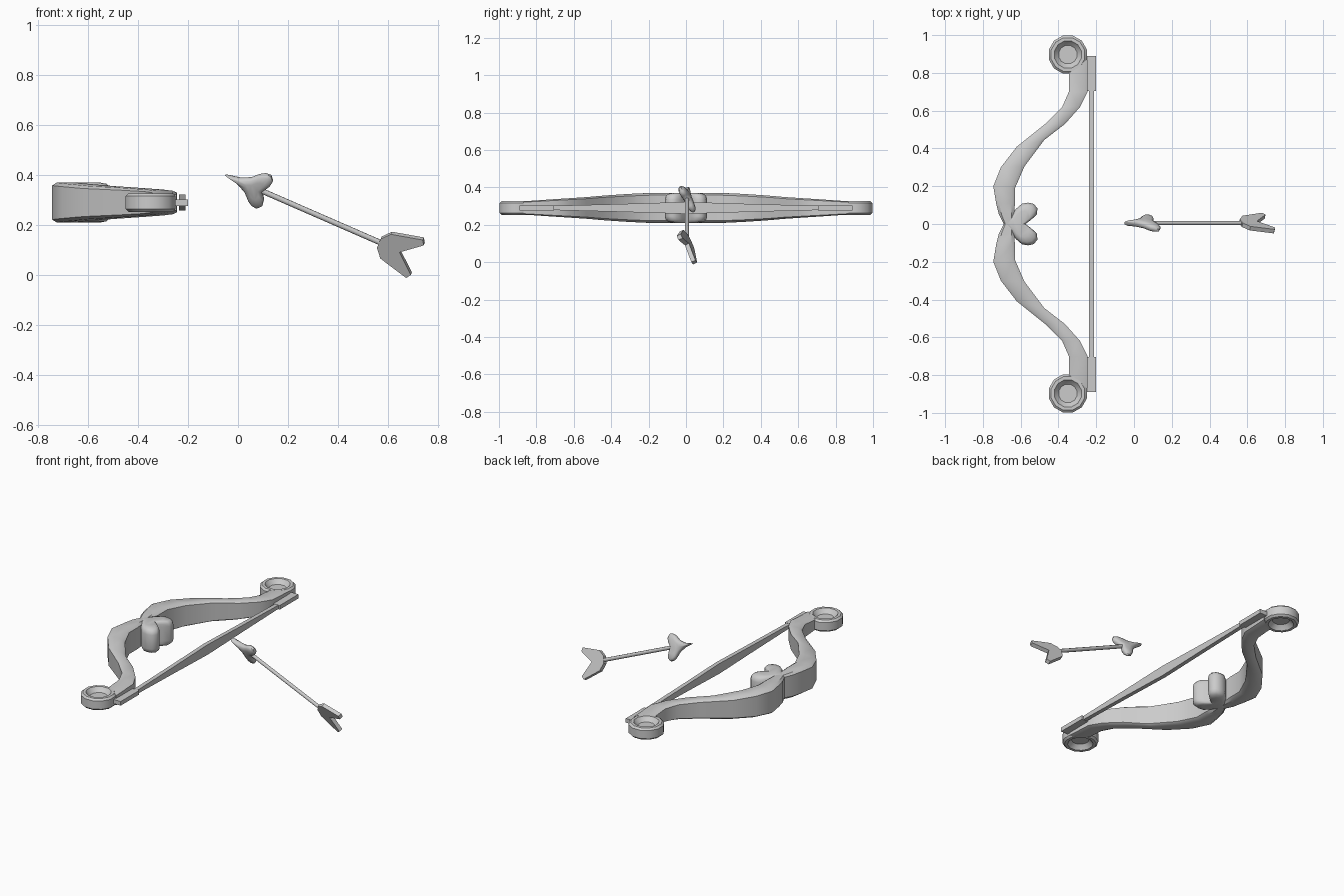
import bpy, math
from mathutils import Matrix, Vector

if "Cube" in bpy.data.objects:
    bpy.data.objects.remove(bpy.data.objects["Cube"])

ZC = 0.29  # mid height of the bow


def make(name, verts, faces, mat=None, mirror=False, angle=35):
    me = bpy.data.meshes.new(name)
    me.from_pydata([tuple(v) for v in verts], [], faces)
    import bmesh
    bm = bmesh.new()
    bm.from_mesh(me)
    bmesh.ops.recalc_face_normals(bm, faces=bm.faces)
    bm.to_mesh(me)
    bm.free()
    ob = bpy.data.objects.new(name, me)
    bpy.context.collection.objects.link(ob)
    if mat is not None:
        ob.matrix_world = mat
    bpy.ops.object.select_all(action='DESELECT')
    bpy.context.view_layer.objects.active = ob
    ob.select_set(True)
    bpy.ops.object.shade_smooth_by_angle(angle=math.radians(angle))
    if mirror:
        m = ob.modifiers.new("Mirror", 'MIRROR')
        m.use_axis = (False, True, False)
        m.use_mirror_merge = False
    return ob


def loft(rings, cap_start=True, cap_end=True):
    n = len(rings[0])
    verts = [v for r in rings for v in r]
    faces = [(i * n + j, i * n + (j + 1) % n, (i + 1) * n + (j + 1) % n, (i + 1) * n + j)
             for i in range(len(rings) - 1) for j in range(n)]
    if cap_start:
        faces.append(tuple(range(n)))
    if cap_end:
        faces.append(tuple(range(len(verts) - n, len(verts))))
    return verts, faces


def pillow(half, cx, layers):
    """Symmetric outline stacked in scaled layers about (cx, 0)."""
    line = half + [(x, -y) for x, y in reversed(half) if abs(y) > 1e-6]
    return loft([[(cx + (x - cx) * s, y * s, z) for x, y in line] for s, z in layers])


def both_sides(layers):
    return [(s, -z) for s, z in layers] + [(s, z) for s, z in reversed(layers)]


# Bow limb: outer x, y, inner x, y, half height
stations = [(-.69, 0, -.64, 0, .076), (-.715, .05, -.635, .05, .079),
            (-.73, .11, -.63, .11, .08), (-.745, .20, -.63, .19, .08),
            (-.705, .30, -.58, .305, .075), (-.62, .41, -.475, .445, .066),
            (-.47, .53, -.365, .53, .058), (-.38, .62, -.285, .62, .052),
            (-.345, .70, -.245, .70, .047), (-.345, .81, -.246, .87, .036)]
rings = []
for ox, oy, ix, iy, h in stations:
    o, i = Vector((ox, oy, 0)), Vector((ix, iy, 0))
    sec = [(0, -h * .85), (.17, -h), (.83, -h), (1, -h * .85),
           (1, h * .85), (.83, h), (.17, h), (0, h * .85)]
    rings.append([o.lerp(i, t) + Vector((0, 0, ZC + z)) for t, z in sec])
make("bow_limb", *loft(rings, cap_start=False), mirror=True)

# Dished round ends
prof = [(.05, .010), (.066, .026), (.074, .037), (.092, .037), (.104, .026)]
prof = [(r, -z) for r, z in prof] + prof[::-1]
rings = [[(-.35 + r * math.cos(a), .897 + r * math.sin(a), ZC + z)
          for a in [math.tau * (k + .5) / 12 for k in range(12)]] for r, z in prof]
make("limb_end", *loft(rings), mirror=True)

# Heart grip in the middle of the bow
heart = [(-.69, 0), (-.655, .04), (-.625, .08), (-.592, .108), (-.56, .113), (-.53, .106),
         (-.511, .082), (-.515, .05), (-.545, .022), (-.575, 0)]
make("heart_grip", *pillow(heart, -.615, both_sides([(.6, .08), (.85, .075), (.96, .062), (1, .045)])),
     mat=Matrix.Translation((0, 0, ZC)), angle=50)

# String, widest in the middle, and its two holders
rings = []
for y, h in [(-.73, .011), (-.35, .021), (0, .032), (.35, .021), (.73, .011)]:
    rings.append([(-.237, y, ZC - h), (-.211, y, ZC - h), (-.211, y, ZC + h), (-.237, y, ZC + h)])
make("bow_string", *loft(rings))
rings = [[(-.25, y, ZC - .013), (-.2, y, ZC - .013), (-.2, y, ZC + .013), (-.25, y, ZC + .013)]
         for y in (.705, .89)]
make("string_holder", *loft(rings), mirror=True)

# Arrow frame: local x runs from tip to tail, y is the flat width
tilt = math.radians(28)
a = Vector((.917, 0, -.4)).normalized()
up = Vector((.4, 0, .917)).normalized()
side = up * math.cos(tilt) + Vector((0, -math.sin(tilt), 0))
nrm = a.cross(side)
frame = Matrix((a, side, nrm)).transposed().to_4x4()
frame.translation = (-.05, .005, .4)

head = [(0, 0), (.055, .012), (.098, .034), (.125, .064), (.145, .078), (.168, .08),
        (.184, .06), (.18, .034), (.162, 0)]
make("arrow_head", *pillow(head, .128, both_sides([(.5, .02), (.85, .016), (1, .007)])), mat=frame, angle=50)

rings = [[(x, .0115 * math.cos(k * math.tau / 8), .0115 * math.sin(k * math.tau / 8))
          for k in range(8)] for x in (.145, .74)]
make("arrow_shaft", *loft(rings), mat=frame, angle=50)

fletch = [(.672, .022), (.702, .06), (.828, .094), (.84, .073), (.762, 0)]
make("arrow_fletching", *pillow(fletch, .72, [(1, -.012), (1, .012)]), mat=frame)
